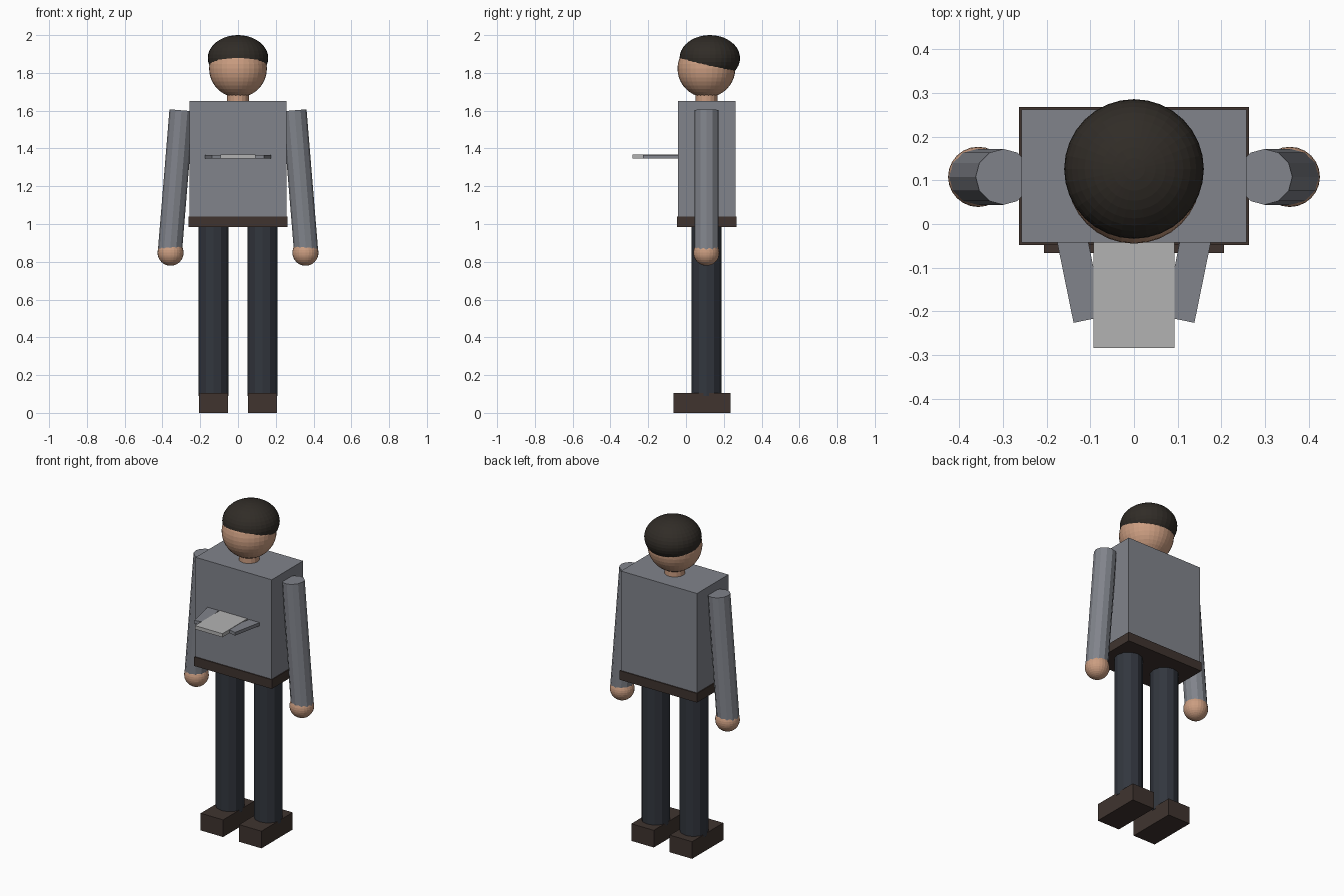
import bpy
from math import radians
from mathutils import Vector

if "Cube" in bpy.data.objects:
    bpy.data.objects.remove(bpy.data.objects["Cube"])


def material(name, rgb):
    m = bpy.data.materials.new(name)
    m.diffuse_color = (*rgb, 1)
    m.use_nodes = True
    m.node_tree.nodes["Principled BSDF"].inputs["Base Color"].default_value = m.diffuse_color
    return m


GREY = material("jacket_grey", (0.22, 0.23, 0.26))
LIGHT = material("light_grey", (0.45, 0.45, 0.45))
SKIN = material("skin", (0.60, 0.34, 0.22))
NAVY = material("dark_cloth", (0.032, 0.037, 0.048))
BROWN = material("dark_brown", (0.050, 0.034, 0.028))
HAIR = material("hair_brown", (0.030, 0.025, 0.020))


def finish(name, mat):
    ob = bpy.context.object
    ob.name = name
    ob.data.materials.append(mat)
    return ob


def box(name, center, size, mat, turn=0):
    bpy.ops.mesh.primitive_cube_add(size=1, location=center, rotation=(0, 0, turn))
    ob = finish(name, mat)
    ob.scale = size
    return ob


def rod(name, a, b, r, mat, sides=12):
    a, b = Vector(a), Vector(b)
    d = b - a
    bpy.ops.mesh.primitive_cylinder_add(vertices=sides, radius=r, depth=d.length,
                                        location=(a + b) / 2)
    ob = finish(name, mat)
    ob.rotation_euler = d.to_track_quat('Z', 'Y').to_euler()
    return ob


def ball(name, center, radii, mat, seg=32, rings=20):
    bpy.ops.mesh.primitive_uv_sphere_add(segments=seg, ring_count=rings, radius=1,
                                         location=center)
    ob = finish(name, mat)
    ob.scale = radii
    return ob


Y = 0.108  # body axis

# Torso and belt
box("torso", (0, 0.11, 1.345), (0.516, 0.304, 0.61), GREY)
box("belt", (0, 0.11, 1.013), (0.526, 0.316, 0.056), BROWN)

# Neck, head and hair (hair is a flattened ball sunk over the head)
rod("neck", (0, Y, 1.62), (0, Y, 1.72), 0.058, SKIN, 16)
ball("head", (0, Y, 1.823), (0.153, 0.153, 0.153), SKIN)
ball("hair", (0, 0.126, 1.878), (0.16, 0.16, 0.122), HAIR)

# Flat shirt front projecting from the chest
box("shirt_front", (0, -0.045, 1.357), (0.186, 0.478, 0.022), LIGHT)

# Paired parts
for side, s in (("left", 1), ("right", -1)):
    box(f"{side}_lapel", (s * 0.14, -0.043, 1.356), (0.07, 0.36, 0.020), GREY,
        radians(-11.5 * s))
    rod(f"{side}_arm", (s * 0.36, Y, 0.86), (s * 0.299, Y, 1.602), 0.064, GREY)
    ball(f"{side}_hand", (s * 0.357, Y, 0.848), (0.069, 0.069, 0.069), SKIN, 24, 16)
    rod(f"{side}_leg", (s * 0.13, Y, 0.09), (s * 0.13, Y, 1.0), 0.08, NAVY)
    box(f"{side}_shoe", (s * 0.13, 0.084, 0.0525), (0.152, 0.302, 0.105), BROWN)
